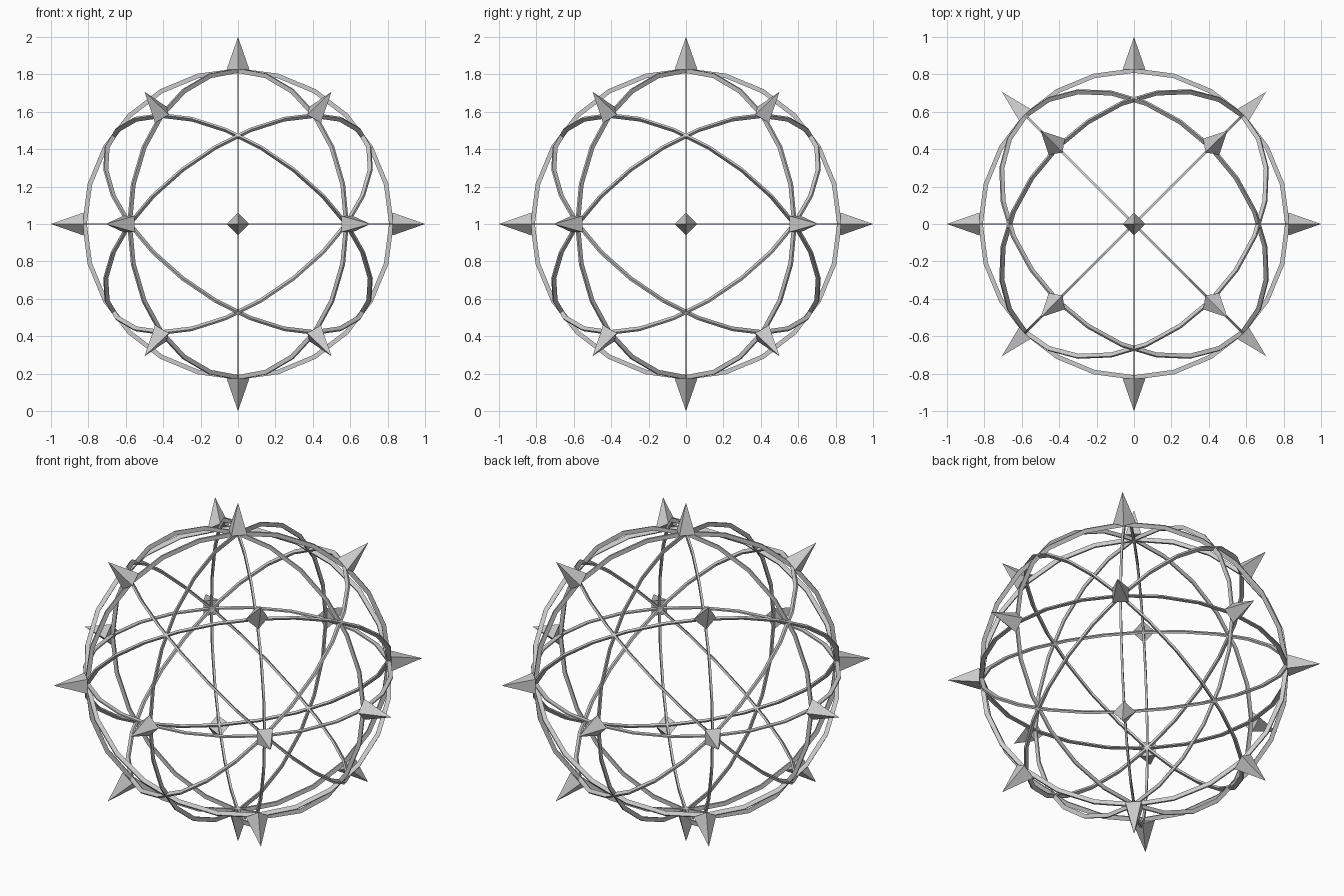
import bpy, math
from mathutils import Vector

if "Cube" in bpy.data.objects:
    bpy.data.objects.remove(bpy.data.objects["Cube"])

CENTRE = Vector((0, 0, 1))
R_OUT, R_IN = 0.832, 0.808
SEG = 24
S = math.sqrt(0.5)


def make(name, verts, faces):
    mesh = bpy.data.meshes.new(name)
    mesh.from_pydata([tuple(v) for v in verts], [], faces)
    mesh.update()
    ob = bpy.data.objects.new(name, mesh)
    bpy.context.collection.objects.link(ob)
    return ob


def ring(name, a, b, half=0.006):
    """Flat-sided hoop on the great circle through directions a and b."""
    a, b = Vector(a), Vector(b)
    n = a.cross(b)
    verts, faces = [], []
    for i in range(SEG):
        t = 2 * math.pi * i / SEG
        d = a * math.cos(t) + b * math.sin(t)
        for r, h in ((R_OUT, -1), (R_OUT, 1), (R_IN, 1), (R_IN, -1)):
            verts.append(CENTRE + d * r + n * (h * half))
        j = (i + 1) % SEG
        for k in range(4):
            m = (k + 1) % 4
            faces.append((i * 4 + k, j * 4 + k, j * 4 + m, i * 4 + m))
    make(name, verts, faces)


def spike(name, d, square=False):
    """Four-sided pyramid pointing outward along d."""
    d = Vector(d).normalized()
    t = Vector((0, 0, 1)).cross(d)
    t = t.normalized() if t.length > 0.01 else Vector((1, 0, 0))
    u = d.cross(t)
    base = CENTRE + d * 0.826
    verts = []
    for k in range(4):
        a = math.pi / 2 * k + (math.pi / 4 if square else 0)
        verts.append(base + (t * math.cos(a) + u * math.sin(a)) * 0.061)
    verts.append(CENTRE + d)
    make(name, verts, [(3, 2, 1, 0), (0, 1, 4), (1, 2, 4), (2, 3, 4), (3, 0, 4)])


# hoops on the three main planes
ring("hoop_level", (1, 0, 0), (0, 1, 0), 0.004)
ring("hoop_front", (0, 0, 1), (1, 0, 0), 0.004)
ring("hoop_side", (0, 1, 0), (0, 0, 1), 0.004)

# upright diagonal hoops and hoops tilted 45 degrees up and down
for s in (1, -1):
    ring("hoop_diagonal", (S, s * S, 0), (0, 0, 1))
    for z in (1, -1):
        ring("hoop_tilted", (-s * S, S, 0), (0.5, s * 0.5, z * S))

# spikes on the main axes
for axis in range(3):
    for s in (1, -1):
        d = [0, 0, 0]
        d[axis] = s
        spike("axis_spike", d)

# spikes on the diagonals: level, raised and lowered
for sx in (1, -1):
    for sy in (1, -1):
        spike("level_spike", (sx, sy, 0), True)
        for sz in (1, -1):
            spike("tilted_spike", (sx * 0.5, sy * 0.5, sz * S))
